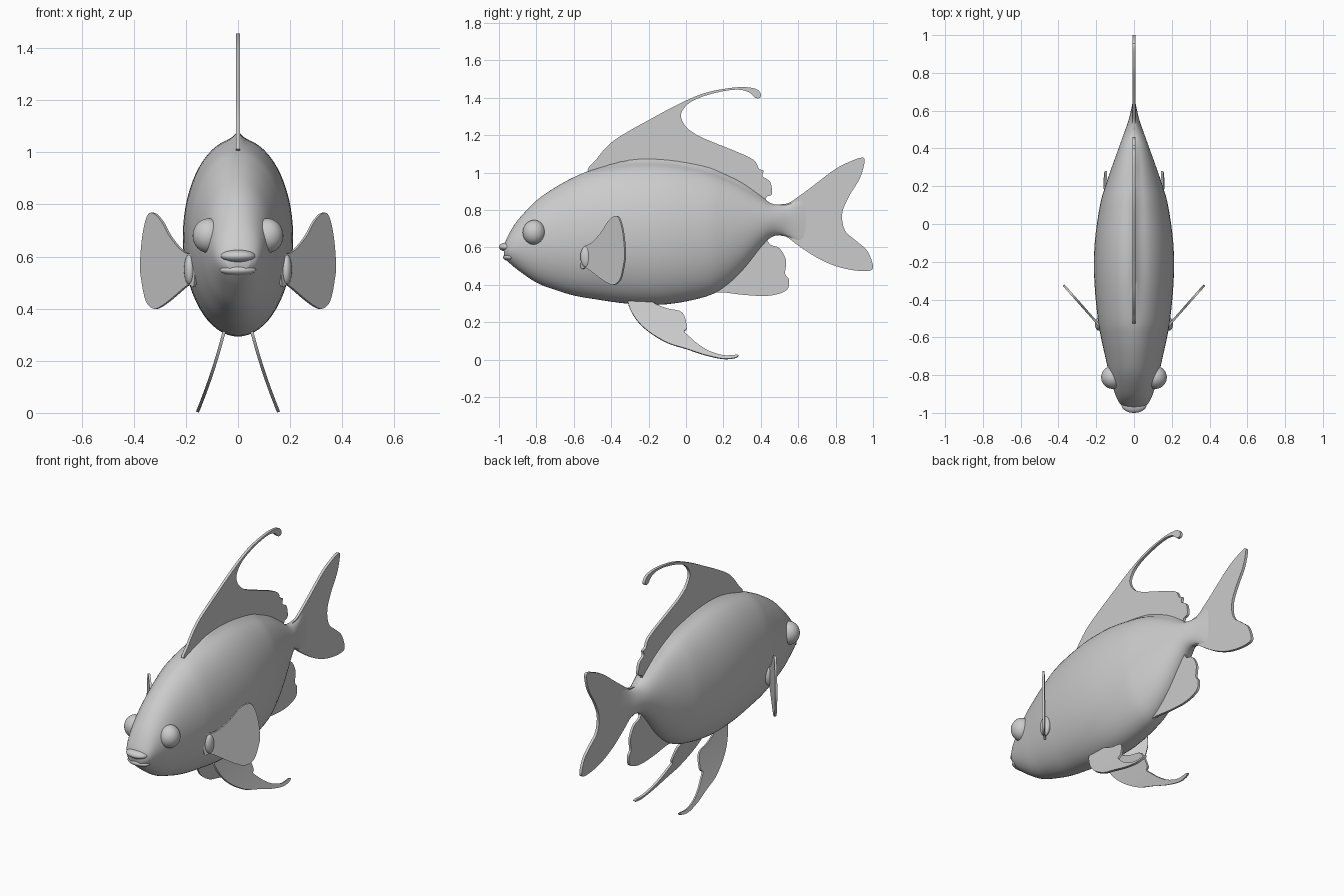
import bpy, bmesh, math
from mathutils import Vector
from mathutils.geometry import tessellate_polygon

if "Cube" in bpy.data.objects:
    bpy.data.objects.remove(bpy.data.objects["Cube"])

grey = bpy.data.materials.new("soft grey")
grey.diffuse_color = (0.6, 0.6, 0.6, 1)
grey.use_nodes = True
grey.node_tree.nodes["Principled BSDF"].inputs["Base Color"].default_value = grey.diffuse_color


def spline(pts, steps, closed=False):
    """Smooth Catmull-Rom samples through points of any dimension."""
    n, out = len(pts), []
    for i in range(n if closed else n - 1):
        if closed:
            q = [pts[(i + k) % n] for k in (-1, 0, 1, 2)]
        else:
            q = [pts[min(max(i + k, 0), n - 1)] for k in (-1, 0, 1, 2)]
        for s in range(steps):
            t = s / steps
            out.append(tuple(0.5 * (2*b + (c-a)*t + (2*a-5*b+4*c-d)*t*t + (3*b-a-3*c+d)*t**3)
                             for a, b, c, d in zip(*q)))
    if not closed:
        out.append(tuple(pts[-1]))
    return out


def finish(name, bm, angle=50):
    bmesh.ops.recalc_face_normals(bm, faces=bm.faces)
    me = bpy.data.meshes.new(name)
    bm.to_mesh(me)
    bm.free()
    me.materials.append(grey)
    ob = bpy.data.objects.new(name, me)
    bpy.context.collection.objects.link(ob)
    bpy.ops.object.select_all(action='DESELECT')
    ob.select_set(True)
    bpy.context.view_layer.objects.active = ob
    bpy.ops.object.shade_smooth_by_angle(angle=math.radians(angle))
    return ob


def fin(name, outline, place, across, half=0.007):
    """Thin plate from a smooth outline; place maps 2D to 3D, across is the thickness axis."""
    pts = spline(outline, 4, True)
    tris = tessellate_polygon([[Vector((a, b, 0)) for a, b in pts]])
    off = Vector(across).normalized() * half
    bm = bmesh.new()
    sides = [[bm.verts.new(Vector(place(*p)) + off * s) for p in pts] for s in (1, -1)]
    for vs in sides:
        for t in tris:
            bm.faces.new([vs[i] for i in t])
    n = len(pts)
    for i in range(n):
        j = (i + 1) % n
        bm.faces.new((sides[0][i], sides[0][j], sides[1][j], sides[1][i]))
    return finish(name, bm)


def ball(name, centre, size):
    bm = bmesh.new()
    bmesh.ops.create_uvsphere(bm, u_segments=32, v_segments=20, radius=1)
    bmesh.ops.scale(bm, vec=size, verts=bm.verts)
    bmesh.ops.translate(bm, vec=centre, verts=bm.verts)
    return finish(name, bm)


# Body: lofted oval sections (y, bottom, top, half width, back ridge)
stations = [
    (-.972, .545, .615, .045, 0), (-.95, .522, .665, .075, 0), (-.9, .48, .745, .10, 0),
    (-.8, .412, .85, .13, 0), (-.7, .373, .92, .153, 0), (-.6, .343, .975, .175, 0),
    (-.5, .325, 1.015, .192, 0), (-.3, .298, 1.05, .21, .025), (-.1, .296, 1.05, .208, .025),
    (.1, .335, 1.015, .18, .025), (.2, .385, .98, .152, .02), (.3, .475, .93, .118, .02),
    (.4, .6, .867, .082, .01), (.45, .65, .838, .064, 0), (.5, .665, .828, .046, 0),
    (.56, .648, .838, .026, 0), (.66, .59, .9, .004, 0)]
bm = bmesh.new()
SEG, rings = 64, []
for y, lo, hi, w, ridge in spline(stations, 4):
    ring = []
    for k in range(SEG):
        a = 2 * math.pi * k / SEG
        x, z = w * math.sin(a), (lo + hi) / 2 + (hi - lo) / 2 * math.cos(a)
        if math.cos(a) > 0:
            z += ridge * math.exp(-(x / .018) ** 2)
        ring.append(bm.verts.new((x, y, z)))
    rings.append(ring)
for r0, r1 in zip(rings, rings[1:]):
    for k in range(SEG):
        j = (k + 1) % SEG
        bm.faces.new((r0[k], r0[j], r1[j], r1[k]))
bm.faces.new(rings[0])
bm.faces.new(rings[-1])
finish("body", bm, 70)

# Lips
ball("upper_lip", (0, -.958, .602), (.066, .042, .024))
ball("lower_lip", (0, -.940, .548), (.070, .038, .022))


def flat(y, z):
    return (0, y, z)


# Tail fin
fin("tail_fin", [
    (.46, .80), (.5, .828), (.55, .838), (.62, .885), (.7, .945), (.8, 1.02), (.88, 1.06),
    (.94, 1.08), (.955, 1.06), (.93, .97), (.87, .87), (.835, .78), (.85, .69), (.91, .635),
    (.97, .58), (1.0, .50), (.98, .475), (.9, .477), (.8, .50), (.7, .545), (.6, .61),
    (.54, .655), (.5, .665), (.46, .70)], flat, (1, 0, 0), .008)

# Back fin with trailing filament
fin("back_fin", [
    (-.51, 1.0), (-.48, 1.07), (-.4, 1.16), (-.3, 1.225), (-.2, 1.28), (-.1, 1.335), (0, 1.385),
    (.1, 1.425), (.2, 1.447), (.3, 1.457), (.375, 1.447), (.40, 1.42), (.395, 1.40), (.37, 1.40),
    (.335, 1.43), (.28, 1.443), (.2, 1.435), (.1, 1.41), (.03, 1.38), (-.01, 1.345),
    (-.027, 1.3), (0, 1.245), (.06, 1.20), (.15, 1.16), (.25, 1.12), (.32, 1.09), (.37, 1.06),
    (.39, 1.02), (.415, 1.01), (.41, .98), (.45, .95), (.46, .885), (.43, .87), (.41, .83),
    (.3, .88), (.1, .97), (-.2, 1.0)], flat, (1, 0, 0), .008)

# Rear belly fin
fin("rear_belly_fin", [
    (.1, .37), (.2, .36), (.3, .347), (.42, .34), (.5, .353), (.545, .38), (.55, .43),
    (.53, .46), (.535, .53), (.5, .595), (.45, .615), (.41, .66), (.3, .6), (.2, .5)],
    flat, (1, 0, 0))

# Paired parts: eyes, side fins, belly fins
for side, s in (("left", -1), ("right", 1)):
    ball(side + "_eye", (s * .113, -.812, .68), (.061, .061, .066))

    fin(side + "_side_fin", [
        (.165, .49), (.19, .49), (.25, .44), (.29, .41), (.32, .40), (.35, .43), (.367, .51),
        (.372, .57), (.363, .68), (.345, .755), (.322, .767), (.29, .735), (.26, .68),
        (.22, .63), (.195, .613), (.165, .6)],
        lambda x, z: (s * x, -.53 + (x - .19) * 1.13, z), (s * 1.1, -1, 0), .006)
    ball(side + "_side_fin_root", (s * .185, -.53, .55), (.022, .035, .06))

    fin(side + "_belly_fin", [
        (-.31, .305), (-.27, .22), (-.2, .15), (-.1, .09), (0, .058), (.1, .025), (.2, .004),
        (.265, .01), (.275, .024), (.2, .022), (.12, .047), (.06, .085), (.02, .12),
        (-.01, .15), (.005, .17), (-.02, .25), (-.1, .272), (-.17, .30), (-.2, .33), (-.28, .33)],
        lambda y, z: (s * (.157 - .41 * z + .25 * z * z), y, z), (s, 0, .35), .006)
